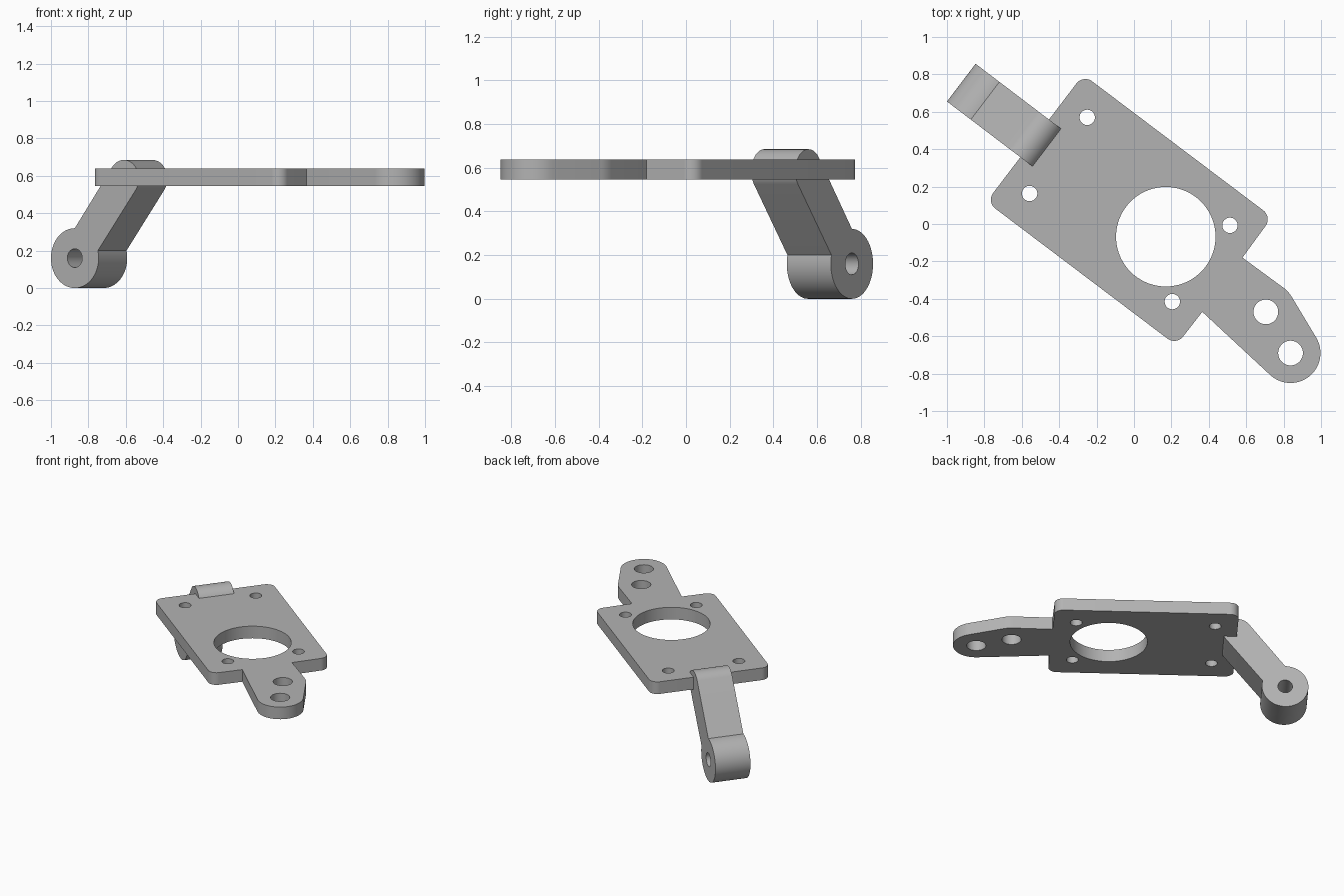
import bpy, bmesh
from math import cos, sin, radians, ceil
from mathutils import Matrix, Vector

if "Cube" in bpy.data.objects:
    bpy.data.objects.remove(bpy.data.objects["Cube"])

grey = bpy.data.materials.new("plain grey")
grey.use_nodes = True
grey.diffuse_color = (0.45, 0.45, 0.45, 1)
grey.node_tree.nodes["Principled BSDF"].inputs["Base Color"].default_value = (0.45, 0.45, 0.45, 1)

TURN = -37.2  # heading of the plate's long axis
along = Vector((cos(radians(TURN)), sin(radians(TURN)), 0))
across = Vector((-along.y, along.x, 0))
up = Vector((0, 0, 1))


def arc(center, r, start, end):
    """Points on an arc, angles in degrees."""
    n = max(3, ceil(abs(end - start) / 5))
    angles = [radians(start + (end - start) * i / n) for i in range(n + 1)]
    return [(center[0] + r * cos(a), center[1] + r * sin(a)) for a in angles]


def hole(center, r):
    return arc(center, r, 0, 360)[:-1]


def extruded_part(name, loops, depth, matrix):
    """Fill an outline with holes, extrude it and place it."""
    bm = bmesh.new()
    for loop in loops:
        verts = [bm.verts.new((x, y, 0)) for x, y in loop]
        for a, b in zip(verts, verts[1:] + verts[:1]):
            bm.edges.new((a, b))
    bmesh.ops.triangle_fill(bm, use_beauty=True, edges=bm.edges[:], normal=(0, 0, 1))
    result = bmesh.ops.extrude_face_region(bm, geom=bm.faces[:], use_keep_orig=True)
    top = [g for g in result["geom"] if isinstance(g, bmesh.types.BMVert)]
    bmesh.ops.translate(bm, verts=top, vec=(0, 0, depth))
    bmesh.ops.recalc_face_normals(bm, faces=bm.faces[:])
    # Smooth round walls, crisp rims and corners
    for f in bm.faces:
        f.smooth = True
    for e in bm.edges:
        e.smooth = e.calc_face_angle(0) < radians(25)
    mesh = bpy.data.meshes.new(name)
    bm.to_mesh(mesh)
    bm.free()
    mesh.materials.append(grey)
    obj = bpy.data.objects.new(name, mesh)
    obj.matrix_world = matrix
    bpy.context.collection.objects.link(obj)
    return obj


# Mounting plate: rounded rectangle with a tapering two-hole tab
corners = [(0.655, 0.025), (-0.26, 0.715), (-0.705, 0.13), (0.215, -0.565)]
outline = []
for i, c in enumerate(corners):
    outline += arc(c, 0.06, TURN + 90 * i, TURN + 90 * (i + 1))
tab_inner, tab_outer = (0.705, -0.47), (0.837, -0.69)
outline += [(0.365, -0.47)]
outline += arc(tab_outer, 0.16, 227, 391)
outline += arc(tab_inner, 0.16, 31, TURN + 90)
outline += [(0.58, -0.18)]

screw_holes = [(-0.25, 0.57), (0.513, -0.007), (-0.558, 0.163), (0.205, -0.415)]
holes = [hole(c, 0.041) for c in screw_holes]
holes += [hole(c, 0.066) for c in (tab_inner, tab_outer)]
holes.append(hole((0.17, -0.068), 0.266))
extruded_part("mounting_plate", [outline] + holes, 0.092, Matrix.Translation((0, 0, 0.546)))

# Slanted arm with a pivot barrel, profiled from the side
pivot = (0.16, 0.16)
profile = arc(pivot, 0.16, 90, 374.5) + arc((0.489, 0.585), 0.1, -37.5, 142.5)
width = 0.253
origin = Vector((-1, 0.655, 0)) + across * width
frame = Matrix((along, up, -across)).transposed().to_4x4()
extruded_part("pivot_arm", [profile, hole(pivot, 0.05)], width, Matrix.Translation(origin) @ frame)
